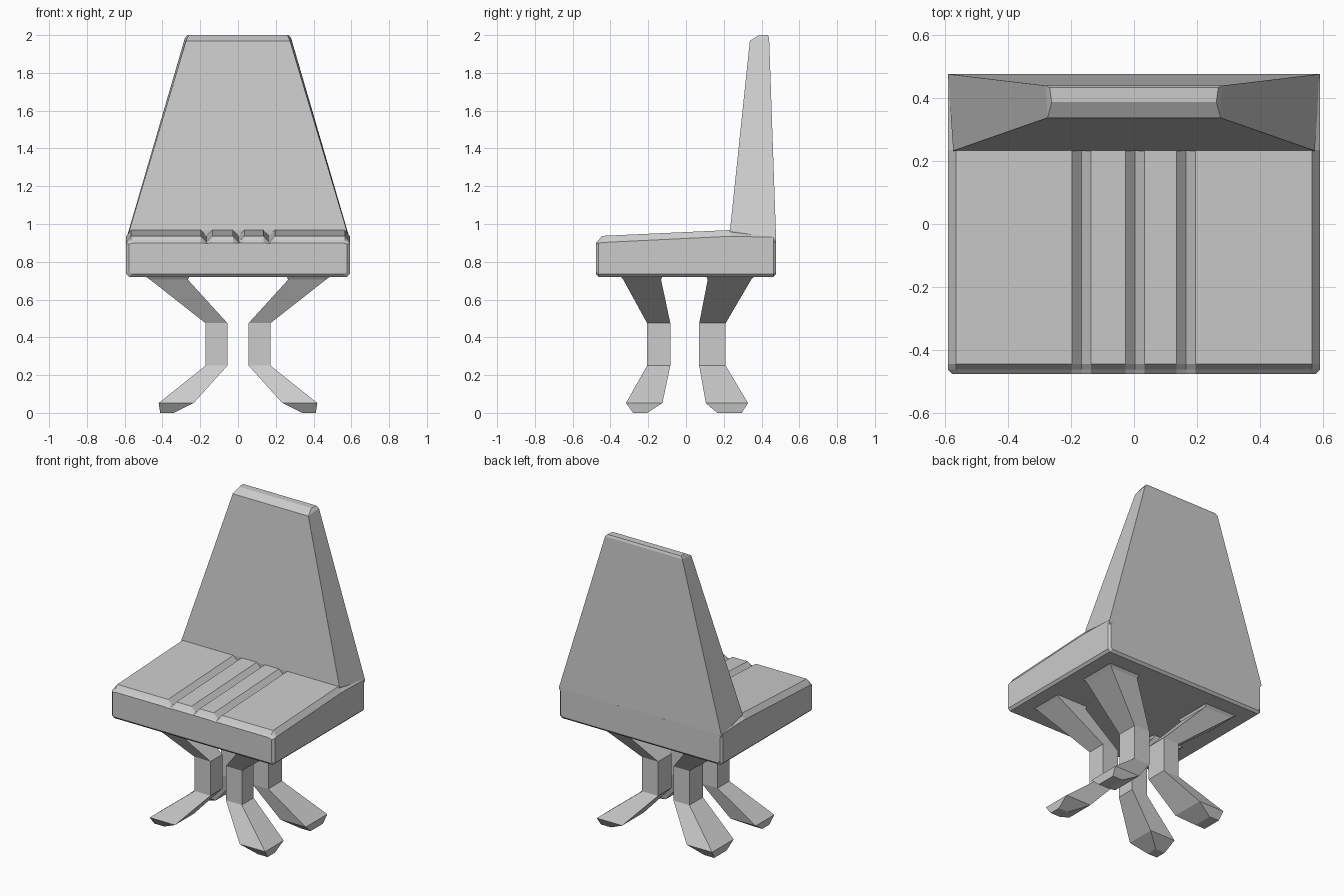
import bpy, bmesh

if "Cube" in bpy.data.objects:
    bpy.data.objects.remove(bpy.data.objects["Cube"])


def loft(name, rings):
    """Skin a list of equal-length closed rings and cap both ends."""
    bm = bmesh.new()
    loops = [[bm.verts.new(p) for p in ring] for ring in rings]
    n = len(loops[0])
    for a, b in zip(loops, loops[1:]):
        for i in range(n):
            j = (i + 1) % n
            bm.faces.new((a[i], a[j], b[j], b[i]))
    caps = [bm.faces.new(loops[0]), bm.faces.new(loops[-1])]
    bmesh.ops.triangulate(bm, faces=caps)
    bmesh.ops.recalc_face_normals(bm, faces=bm.faces)
    mesh = bpy.data.meshes.new(name)
    bm.to_mesh(mesh)
    bm.free()
    obj = bpy.data.objects.new(name, mesh)
    bpy.context.collection.objects.link(obj)
    return obj


# Seat: chamfered cross-section with three V grooves, swept front to back
def seat_section(y, hw, bottom, side, top, groove):
    pts = [(-hw + 0.015, bottom), (-hw, bottom + 0.015), (-hw, side), (-hw + 0.025, top)]
    for gx in (-0.167, 0.003, 0.165):
        pts += [(gx - 0.03, top), (gx, groove), (gx + 0.03, top)]
    pts += [(hw - 0.025, top), (hw, side), (hw, bottom + 0.015), (hw - 0.015, bottom)]
    return [(x, y, z) for x, z in pts]


loft("seat", [seat_section(*s) for s in (
    (-0.477, 0.578, 0.735, 0.893, 0.900, 0.897),
    (-0.463, 0.592, 0.720, 0.898, 0.914, 0.899),
    (-0.445, 0.592, 0.720, 0.902, 0.937, 0.904),
    (0.235, 0.592, 0.720, 0.935, 0.968, 0.936),
    (0.463, 0.592, 0.720, 0.930, 0.940, 0.925),
    (0.477, 0.580, 0.735, 0.915, 0.920, 0.917))])


# Backrest: tapered slab with a chamfered top
def back_ring(fx, fy, fz, bx, by, bz):
    return [(-fx, fy, fz), (fx, fy, fz), (bx, by, bz), (-bx, by, bz)]


loft("backrest", [back_ring(*r) for r in (
    (0.570, 0.240, 0.88, 0.575, 0.470, 0.88),
    (0.575, 0.233, 0.967, 0.592, 0.477, 0.92),
    (0.275, 0.338, 1.97, 0.281, 0.440, 1.985),
    (0.262, 0.388, 2.0, 0.268, 0.434, 2.0))])

# Legs: rectangular sections (z, inner x, outer x), with y ranges per row
LEVELS = ((0.0, 0.34, 0.412), (0.052, 0.235, 0.42), (0.25, 0.056, 0.172),
          (0.475, 0.056, 0.172), (0.705, 0.265, 0.465), (0.73, 0.255, 0.50))
ROWS = {
    "front": (-1, ((0.205, 0.28), (0.125, 0.318), (0.083, 0.206),
                   (0.083, 0.206), (0.132, 0.332), (0.122, 0.352))),
    "back": (1, ((0.165, 0.295), (0.105, 0.328), (0.07, 0.21),
                 (0.07, 0.21), (0.115, 0.345), (0.105, 0.37))),
}
for row, (sy, ys) in ROWS.items():
    for side, sx in (("left", -1), ("right", 1)):
        loft(f"{row}_{side}_leg", [
            [(sx * a, sy * c, z), (sx * b, sy * c, z), (sx * b, sy * d, z), (sx * a, sy * d, z)]
            for (z, a, b), (c, d) in zip(LEVELS, ys)])
